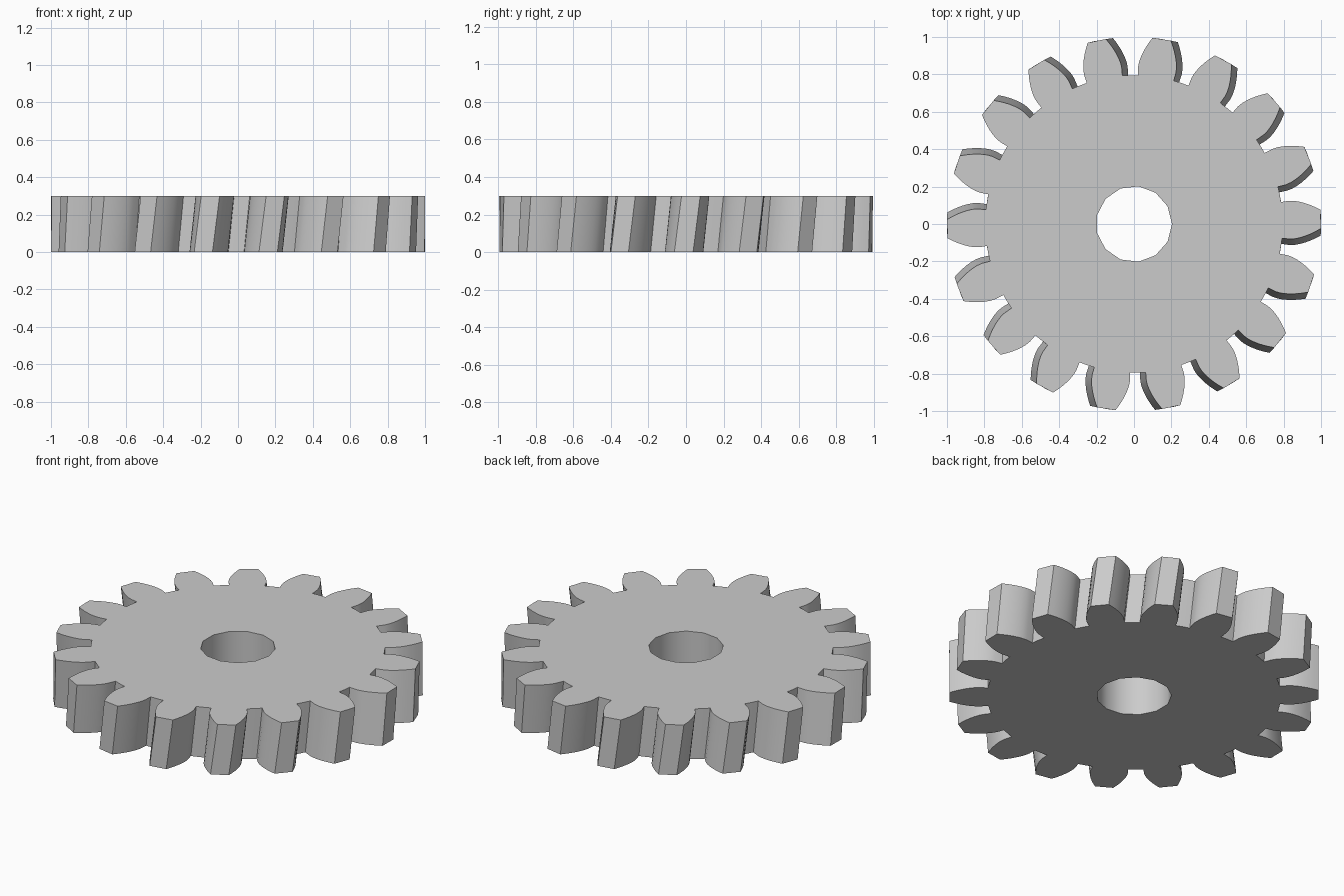
import bpy
import bmesh
from math import radians, cos, sin, acos, tan, pi

if "Cube" in bpy.data.objects:
    bpy.data.objects.remove(bpy.data.objects["Cube"])

TEETH = 18
HEIGHT = 0.3
TWIST = radians(2.2)        # helix turn from bottom to top
PHASE = radians(1.5)        # angle of the first tooth on the top face
ROOT_R, BASE_R, TIP_R = 0.795, 0.84, 1.0
ROOT_HALF = radians(7.0)    # half width of a tooth at its root
HOLE_R, HOLE_SIDES = 0.203, 13
FLANK_STEPS = 6


def involute(r):
    """Angle by which the flank has curved inward at radius r."""
    if r <= BASE_R:
        return 0.0
    a = acos(BASE_R / r)
    return tan(a) - a


def gear_outline():
    """Polar points (angle, radius) around the toothed edge."""
    radii = [ROOT_R] + [BASE_R + (TIP_R - BASE_R) * i / FLANK_STEPS
                        for i in range(FLANK_STEPS + 1)]
    flank = [(ROOT_HALF - involute(r), r) for r in radii]
    tooth = [(-a, r) for a, r in flank] + [(a, r) for a, r in reversed(flank)]
    tooth.append((pi / TEETH, ROOT_R))      # middle of the gap
    return [(a + 2 * pi * t / TEETH, r) for t in range(TEETH) for a, r in tooth]


def add_ring(bm, points, turn, z):
    verts = [bm.verts.new((r * cos(a + turn), r * sin(a + turn), z))
             for a, r in points]
    edges = [bm.edges.new((v, verts[(i + 1) % len(verts)]))
             for i, v in enumerate(verts)]
    return verts, edges


def add_wall(bm, low, high):
    n = len(low)
    for i in range(n):
        j = (i + 1) % n
        bm.faces.new((low[i], low[j], high[j], high[i]))


# Toothed rim, bore and the two flat faces
bm = bmesh.new()
rim = gear_outline()
bore = [(2 * pi * i / HOLE_SIDES, HOLE_R) for i in range(HOLE_SIDES)]
rim_low, rim_low_edges = add_ring(bm, rim, PHASE - TWIST, 0)
rim_high, rim_high_edges = add_ring(bm, rim, PHASE, HEIGHT)
bore_low, bore_low_edges = add_ring(bm, bore, 0, 0)
bore_high, bore_high_edges = add_ring(bm, bore, 0, HEIGHT)
for edges in (rim_low_edges + bore_low_edges, rim_high_edges + bore_high_edges):
    bmesh.ops.triangle_fill(bm, edges=edges, use_beauty=True)
add_wall(bm, rim_low, rim_high)
add_wall(bm, bore_low, bore_high)
bmesh.ops.recalc_face_normals(bm, faces=bm.faces[:])

mesh = bpy.data.meshes.new("helical_gear")
bm.to_mesh(mesh)
bm.free()
gear = bpy.data.objects.new("helical_gear", mesh)
bpy.context.collection.objects.link(gear)

# Plain grey metal
grey = bpy.data.materials.new("light_grey")
grey.use_nodes = True
colour = (0.6, 0.6, 0.6, 1)
grey.diffuse_color = colour
grey.node_tree.nodes["Principled BSDF"].inputs["Base Color"].default_value = colour
mesh.materials.append(grey)

# Smooth flanks with sharp corners
bpy.context.view_layer.objects.active = gear
gear.select_set(True)
bpy.ops.object.shade_smooth_by_angle(angle=radians(30))
